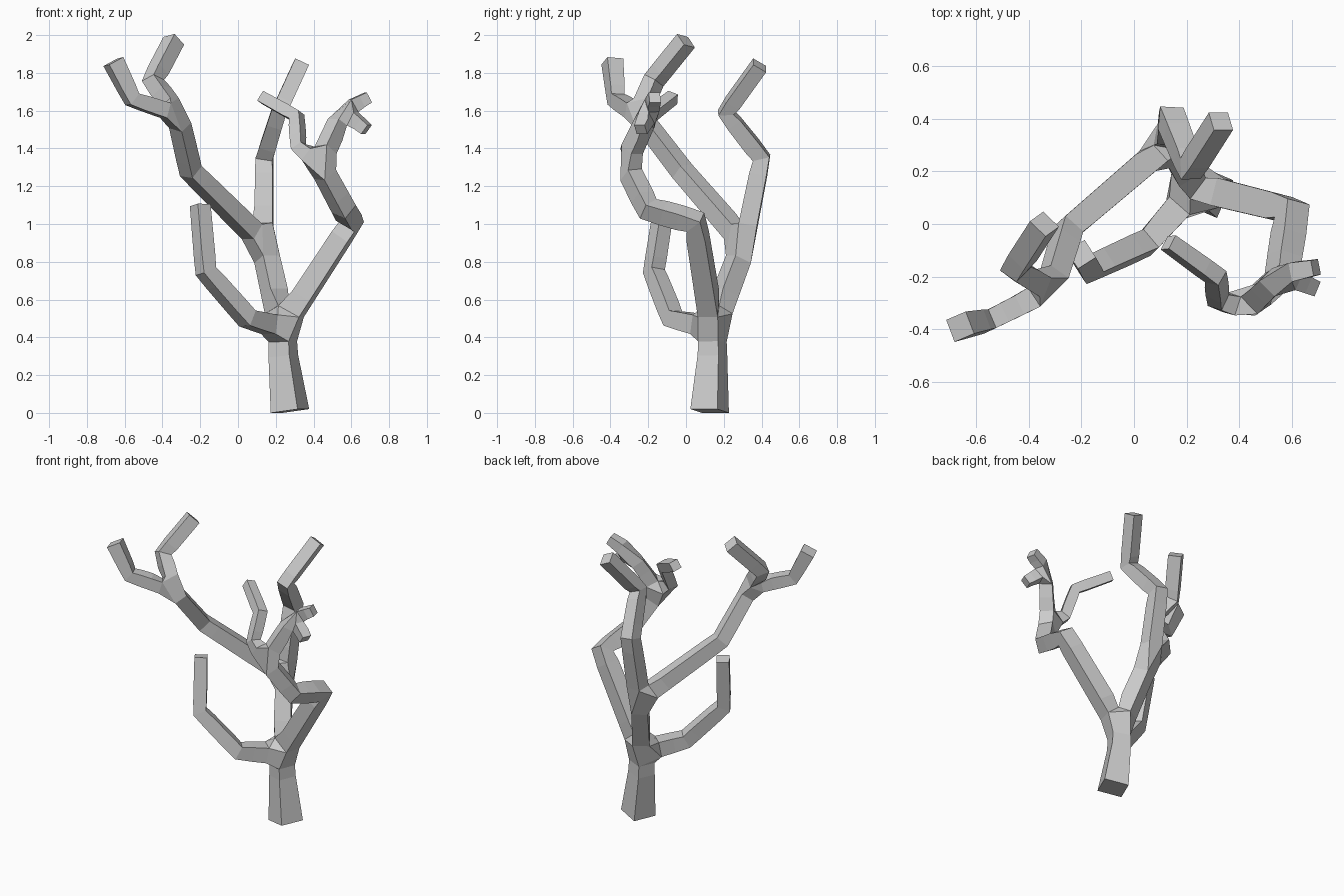
import bpy
from math import radians
from mathutils import Matrix

cube = bpy.data.objects.get("Cube")
if cube:
    bpy.data.objects.remove(cube)

bark = bpy.data.materials.new("grey_bark")
bark.use_nodes = True
grey = (0.6, 0.6, 0.6, 1)
bark.diffuse_color = grey
bark.node_tree.nodes["Principled BSDF"].inputs["Base Color"].default_value = grey

ROLL = radians(0)          # turns the square cross-section about the trunk
points, edges, radii = [], [], []


def limb(start, *nodes):
    """Chain of (x, y, z, radius) nodes grown from an existing node; returns the last index."""
    for x, y, z, r in nodes:
        points.append((x, y, z))
        radii.append(r)
        if start is not None:
            edges.append((start, len(points) - 1))
        start = len(points) - 1
    return start


# trunk
fork = limb(None, (.275, .125, .01, .078), (.24, .14, .3, .06), (.235, .14, .45, .055))

# low left limb
limb(fork, (.05, -.07, .5, .045), (-.17, -.17, .75, .042), (-.2, -.115, 1.1, .04))

# right limb with its two crooked twigs
right_fork = limb(fork, (.6, .05, 1.01, .05), (.56, -.2, 1.08, .048), (.43, -.32, 1.32, .045))
twig_fork = limb(right_fork, (.56, -.19, 1.6, .04))
limb(twig_fork, (.69, -.165, 1.67, .03))
limb(twig_fork, (.68, -.24, 1.5, .03))
limb(right_fork, (.32, -.29, 1.41, .033), (.31, -.2, 1.57, .033), (.13, -.07, 1.67, .03))

# rear limb
back_fork = limb(fork, (.135, .31, .9, .05))
limb(back_fork, (.14, .4, 1.35, .045), (.215, .21, 1.59, .04), (.33, .39, 1.84, .04))

# long upper left limb with two tips
left_fork = limb(back_fork, (-.25, -.02, 1.28, .045), (-.32, -.25, 1.58, .042))
limb(left_fork, (-.56, -.37, 1.66, .038), (-.66, -.39, 1.86, .045))
limb(left_fork, (-.45, -.17, 1.76, .042), (-.34, 0, 1.97, .042))

# skin the branch skeleton
mesh = bpy.data.meshes.new("bare_tree")
mesh.from_pydata(points, edges, [])
mesh.transform(Matrix.Rotation(-ROLL, 4, "Z"))
mesh.materials.append(bark)
tree = bpy.data.objects.new("bare_tree", mesh)
tree.rotation_euler.z = ROLL
bpy.context.collection.objects.link(tree)
skin = tree.modifiers.new("bark_skin", "SKIN")
skin.use_smooth_shade = False
skin.branch_smoothing = 0
for vert, r in zip(mesh.skin_vertices[0].data, radii):
    vert.radius = (r, r)
mesh.skin_vertices[0].data[0].use_root = True
